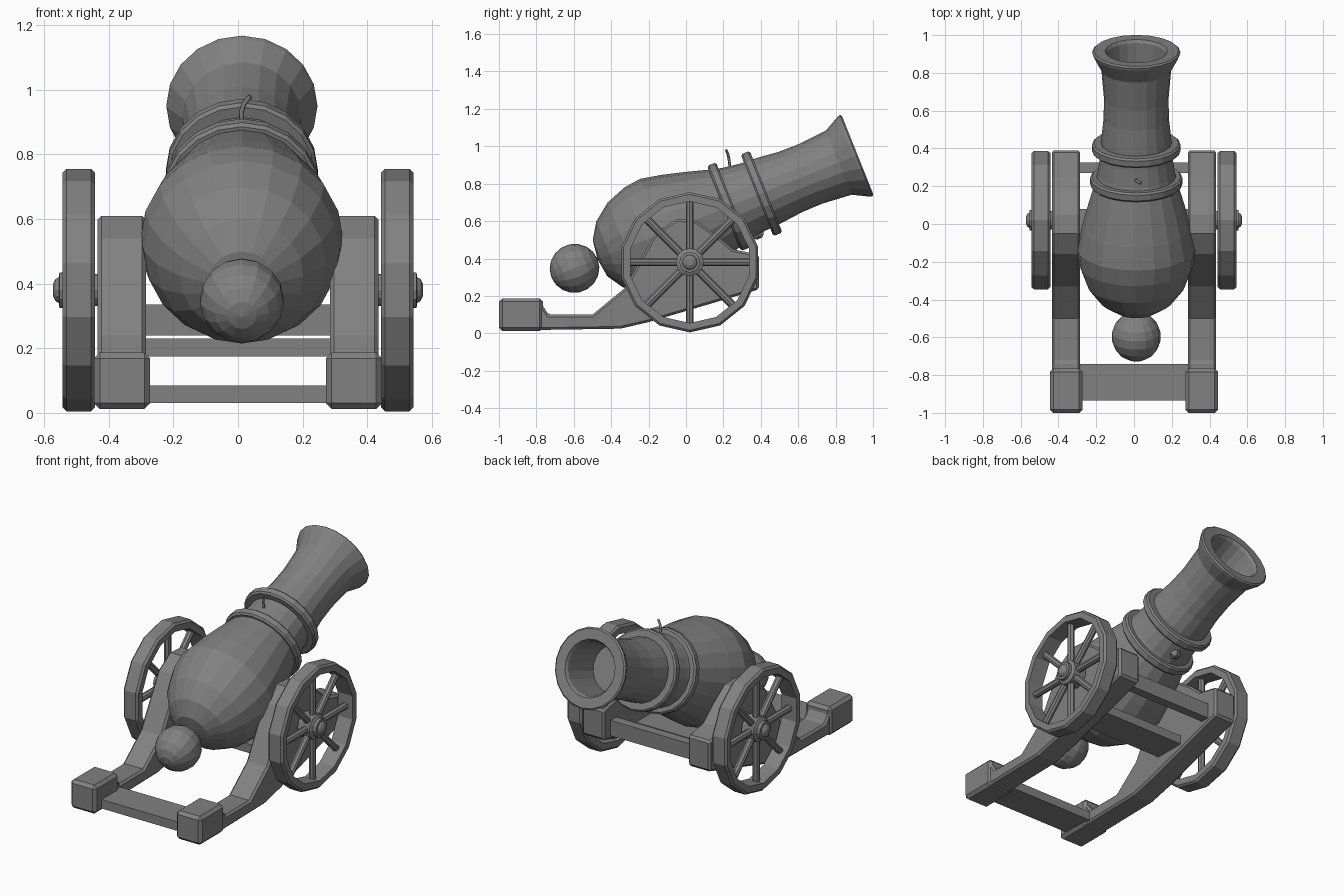
import bpy, bmesh, math
from mathutils import Vector, Matrix

cube = bpy.data.objects.get("Cube")
if cube:
    bpy.data.objects.remove(cube, do_unlink=True)

iron = bpy.data.materials.new("iron_grey")
iron.use_nodes = True
GREY = (0.22, 0.22, 0.22, 1)
iron.diffuse_color = GREY
iron.node_tree.nodes["Principled BSDF"].inputs["Base Color"].default_value = GREY


def finish(name, bm, matrix=Matrix(), bevel=0):
    bmesh.ops.remove_doubles(bm, verts=bm.verts, dist=1e-5)
    bmesh.ops.recalc_face_normals(bm, faces=bm.faces)
    mesh = bpy.data.meshes.new(name)
    bm.to_mesh(mesh)
    bm.free()
    mesh.transform(matrix)
    mesh.materials.append(iron)
    obj = bpy.data.objects.new(name, mesh)
    bpy.context.collection.objects.link(obj)
    if bevel:
        mod = obj.modifiers.new("soft_edges", 'BEVEL')
        mod.width = bevel
        mod.segments = 1
        mod.angle_limit = math.radians(40)
    return obj


def lathe(name, profile, sides, matrix, closed=False):
    """Spin (radius, height) points around local z."""
    bm = bmesh.new()
    pts = profile + profile[:1] if closed else profile
    verts = [bm.verts.new((r, 0, h)) for r, h in pts]
    edges = [bm.edges.new(p) for p in zip(verts, verts[1:])]
    bmesh.ops.spin(bm, geom=verts + edges, cent=(0, 0, 0), axis=(0, 0, 1),
                   angle=math.tau, steps=sides, use_duplicate=False)
    return finish(name, bm, matrix)


def box(name, lo, hi, bevel=0):
    bm = bmesh.new()
    bmesh.ops.create_cube(bm, size=1)
    lo, hi = Vector(lo), Vector(hi)
    mat = Matrix.Translation((lo + hi) / 2) @ Matrix.Diagonal((hi - lo).to_4d())
    mat[3][3] = 1
    return finish(name, bm, mat, bevel)


# Barrel axis: local z runs along the bore, origin at the muzzle centre
TILT = math.radians(21.8)
axis = Matrix.Translation((0.012, 0.91, 0.95)) @ Matrix.Rotation(TILT - math.pi / 2, 4, 'X')

barrel = [(0, -1.49), (0.105, -1.475), (0.19, -1.42), (0.261, -1.327), (0.302, -1.214),
          (0.314, -1.12), (0.29, -1.0), (0.258, -0.88), (0.226, -0.77), (0.205, -0.69),
          (0.192, -0.6), (0.186, -0.5), (0.173, -0.38), (0.171, -0.265), (0.185, -0.1),
          (0.23, -0.015), (0.234, 0), (0.225, 0.008), (0.165, 0.006), (0.155, -0.01),
          (0.14, -0.25), (0, -0.25)]
lathe("barrel", barrel, 20, axis)

# Raised bands around the barrel
for name, pos, r in (("rear_band", -0.735, 0.245), ("front_band", -0.545, 0.235)):
    band = [(r - 0.06, pos - 0.026), (r - 0.01, pos - 0.026), (r, pos - 0.016),
            (r, pos + 0.016), (r - 0.01, pos + 0.026), (r - 0.06, pos + 0.026)]
    lathe(name, band, 20, axis, closed=True)

# Round knob on the breech
RINGS = 9
knob = [(0.131 * math.sin(math.pi * i / RINGS), -1.622 - 0.133 * math.cos(math.pi * i / RINGS))
        for i in range(RINGS + 1)]
lathe("breech_knob", knob, 16, axis)

# Fuse and its small collar on top of the barrel
collar = axis @ Matrix.Translation((0, 0.19, -0.645)) @ Matrix.Rotation(-math.pi / 2, 4, 'X')
lathe("fuse_collar", [(0, 0), (0.035, 0), (0.03, 0.018), (0.015, 0.03), (0, 0.03)], 5, collar)

curve = bpy.data.curves.new("fuse_path", 'CURVE')
curve.dimensions = '3D'
curve.bevel_depth = 0.008
curve.bevel_resolution = 0
curve.use_fill_caps = True
spline = curve.splines.new('POLY')
path = [(0.012, 0.235, 0.89), (0.01, 0.23, 0.93), (0.018, 0.225, 0.955), (0.038, 0.215, 0.98)]
spline.points.add(len(path) - 1)
for p, co in zip(spline.points, path):
    p.co = (*co, 1)
curve.materials.append(iron)
fuse = bpy.data.objects.new("fuse", curve)
bpy.context.collection.objects.link(fuse)

# Carriage side outline (y, z)
cheek = [(-0.98, 0.015), (-0.98, 0.17), (-0.78, 0.17), (-0.735, 0.10), (-0.5, 0.10),
         (-0.33, 0.24), (-0.24, 0.40), (-0.16, 0.54), (-0.05, 0.61), (0.05, 0.605),
         (0.17, 0.52), (0.25, 0.45), (0.39, 0.42), (0.39, 0.235), (-0.2, 0.06),
         (-0.35, 0.025)]

WHEEL_Y, WHEEL_Z, R = 0.02, 0.38, 0.375
SPOKES = 8

for side, s in (("left", 1), ("right", -1)):
    # Carriage cheek with its heavier tail block
    bm = bmesh.new()
    face = bm.faces.new([bm.verts.new((s * 0.285, y, z)) for y, z in cheek])
    out = bmesh.ops.extrude_face_region(bm, geom=[face])["geom"]
    bmesh.ops.translate(bm, vec=(s * 0.15, 0, 0),
                        verts=[v for v in out if isinstance(v, bmesh.types.BMVert)])
    finish(side + "_cheek", bm, bevel=0.012)
    xs = sorted((s * 0.272, s * 0.445))
    box(side + "_tail_block", (xs[0], -1, 0.012), (xs[1], -0.765, 0.187), 0.018)

    # Wheel: local z points outward, local x points up
    hub = Matrix.Translation((s * 0.4925, WHEEL_Y, WHEEL_Z)) @ Matrix.Rotation(s * math.pi / 2, 4, 'Y')
    up = hub @ Matrix.Rotation(math.pi if s > 0 else 0, 4, 'Z')
    rim = [(R - 0.05, -0.05), (R - 0.012, -0.05), (R, -0.038), (R, 0.038),
           (R - 0.012, 0.05), (R - 0.05, 0.05)]
    lathe(side + "_wheel_rim", rim, 14, up, closed=True)
    lathe(side + "_hub", [(0, -0.05), (0.075, -0.05), (0.075, 0.03), (0.055, 0.04),
                          (0.055, 0.06), (0.04, 0.062), (0.034, 0.072), (0.018, 0.08),
                          (0, 0.08)], 12, up)
    lathe(side + "_axle", [(0, -0.15), (0.05, -0.15), (0.05, -0.04), (0, -0.04)], 12, hub)
    bm = bmesh.new()
    for i in range(SPOKES):
        turn = Matrix.Rotation(math.tau * i / SPOKES, 4, 'Z')
        bmesh.ops.create_cone(bm, cap_ends=True, segments=8, radius1=0.021, radius2=0.021,
                              depth=0.3, matrix=turn @ Matrix.Translation((0.19, 0, 0))
                              @ Matrix.Rotation(math.pi / 2, 4, 'Y'))
    finish(side + "_spokes", bm, up)

# Cross beams joining the cheeks
for name, y0, y1, z0, z1 in (("tail_beam", -0.935, -0.74, 0.03, 0.085),
                             ("middle_beam", -0.12, 0.08, 0.175, 0.23),
                             ("front_beam", 0.27, 0.325, 0.24, 0.335)):
    box(name, (-0.3, y0, z0), (0.3, y1, z1))
